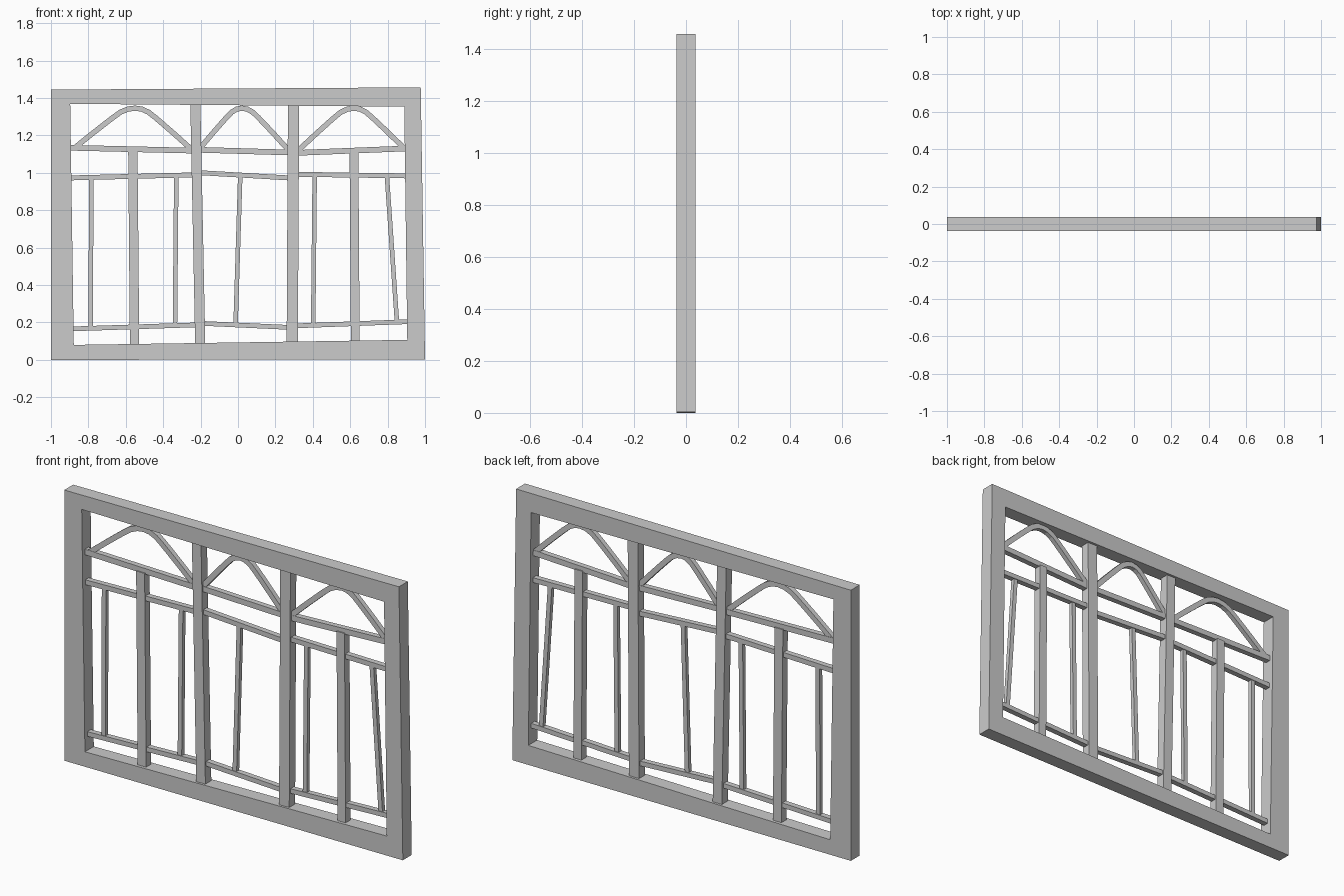
import bpy, bmesh
from mathutils import Vector

if "Cube" in bpy.data.objects:
    bpy.data.objects.remove(bpy.data.objects["Cube"])


def strip(name, outer, inner, depth, closed=False):
    """Solid band between two (x, z) lines, centred on y = 0."""
    bm = bmesh.new()
    h = depth / 2
    rings = []
    for (ox, oz), (ix, iz) in zip(outer, inner):
        rings.append([bm.verts.new(c) for c in
                      ((ox, -h, oz), (ix, -h, iz), (ix, h, iz), (ox, h, oz))])
    n = len(rings)
    for i in range(n if closed else n - 1):
        a, b = rings[i], rings[(i + 1) % n]
        for k in range(4):
            m = (k + 1) % 4
            bm.faces.new((a[k], a[m], b[m], b[k]))
    if not closed:
        bm.faces.new(rings[0])
        bm.faces.new(rings[-1][::-1])
    bmesh.ops.recalc_face_normals(bm, faces=bm.faces)
    mesh = bpy.data.meshes.new(name)
    bm.to_mesh(mesh)
    bm.free()
    obj = bpy.data.objects.new(name, mesh)
    bpy.context.collection.objects.link(obj)
    return obj


def post(name, top, bottom, width, depth):
    """Upright bar, level at both ends."""
    w = width / 2
    (tx, tz), (bx, bz) = top, bottom
    strip(name, [(tx - w, tz), (bx - w, bz)], [(tx + w, tz), (bx + w, bz)], depth)


def rail(name, x0, z0, x1, z1, width, depth):
    """Crosswise bar, plumb at both ends."""
    w = width / 2
    strip(name, [(x0, z0 + w), (x1, z1 + w)], [(x0, z0 - w), (x1, z1 - w)], depth)


def arch(name, start, peak, end, width, depth):
    """Pointed-shoulder arch through three points."""
    half = [(1, 0), (0.69, 0.38), (0.48, 0.63), (0.36, 0.77), (0.24, 0.90), (0.12, 0.975)]
    path = [Vector((peak[0] + (start[0] - peak[0]) * t, start[1] + (peak[1] - start[1]) * h))
            for t, h in half]
    path.append(Vector(peak))
    path += [Vector((peak[0] + (end[0] - peak[0]) * t, end[1] + (peak[1] - end[1]) * h))
             for t, h in reversed(half)]
    outer, inner = [], []
    for i, p in enumerate(path):
        d = (path[min(i + 1, len(path) - 1)] - path[max(i - 1, 0)]).normalized()
        nrm = Vector((-d.y, d.x)) * width / 2
        outer.append(tuple(p + nrm))
        inner.append(tuple(p - nrm))
    strip(name, outer, inner, depth)


# Outer frame, slightly crooked
strip("frame",
      [(-1, 0), (-1, 1.445), (0.977, 1.457), (1, 0.003)],
      [(-0.878, 0.08), (-0.897, 1.369), (0.889, 1.354), (0.905, 0.107)],
      0.075, closed=True)

# Main mullions and shorter bay posts
post("mullion_left", (-0.228, 1.367), (-0.202, 0.085), 0.054, 0.05)
post("mullion_right", (0.297, 1.363), (0.290, 0.092), 0.060, 0.05)
post("bay_post_left", (-0.562, 1.117), (-0.553, 0.08), 0.050, 0.042)
post("bay_post_right", (0.620, 1.112), (0.627, 0.10), 0.047, 0.042)

# Rails: (width, three bays of x0, z0, x1, z1)
rails = {
    "upper_rail": (0.030, [(-0.895, 1.134, -0.245, 1.119), (-0.205, 1.123, 0.27, 1.109),
                           (0.32, 1.107, 0.892, 1.130)]),
    "middle_rail": (0.026, [(-0.893, 0.973, -0.24, 0.989), (-0.21, 1.001, 0.27, 0.973),
                            (0.32, 0.992, 0.896, 0.984)]),
    "lower_rail": (0.025, [(-0.881, 0.166, -0.225, 0.187), (-0.19, 0.195, 0.267, 0.174),
                           (0.312, 0.182, 0.904, 0.204)]),
}
for name, (width, bays) in rails.items():
    for i, b in enumerate(bays):
        rail(f"{name}_{i + 1}", *b, width, 0.03)

# Thin glazing bars between middle and lower rails
for i, (tx, tz, bx, bz) in enumerate([(-0.785, 0.974, -0.787, 0.17), (-0.330, 0.984, -0.337, 0.18),
                                      (0.012, 0.985, -0.013, 0.187), (0.410, 0.988, 0.402, 0.186),
                                      (0.796, 0.984, 0.850, 0.20)]):
    post(f"glazing_bar_{i + 1}", (tx, tz), (bx, bz), 0.024, 0.022)

# Arches across the top of each bay
arches = [((-0.872, 1.135), (-0.55, 1.346), (-0.25, 1.127)),
          ((-0.205, 1.130), (0.02, 1.346), (0.27, 1.122)),
          ((0.322, 1.120), (0.62, 1.346), (0.885, 1.135))]
for i, a in enumerate(arches):
    arch(f"arch_{i + 1}", *a, 0.028, 0.026)
